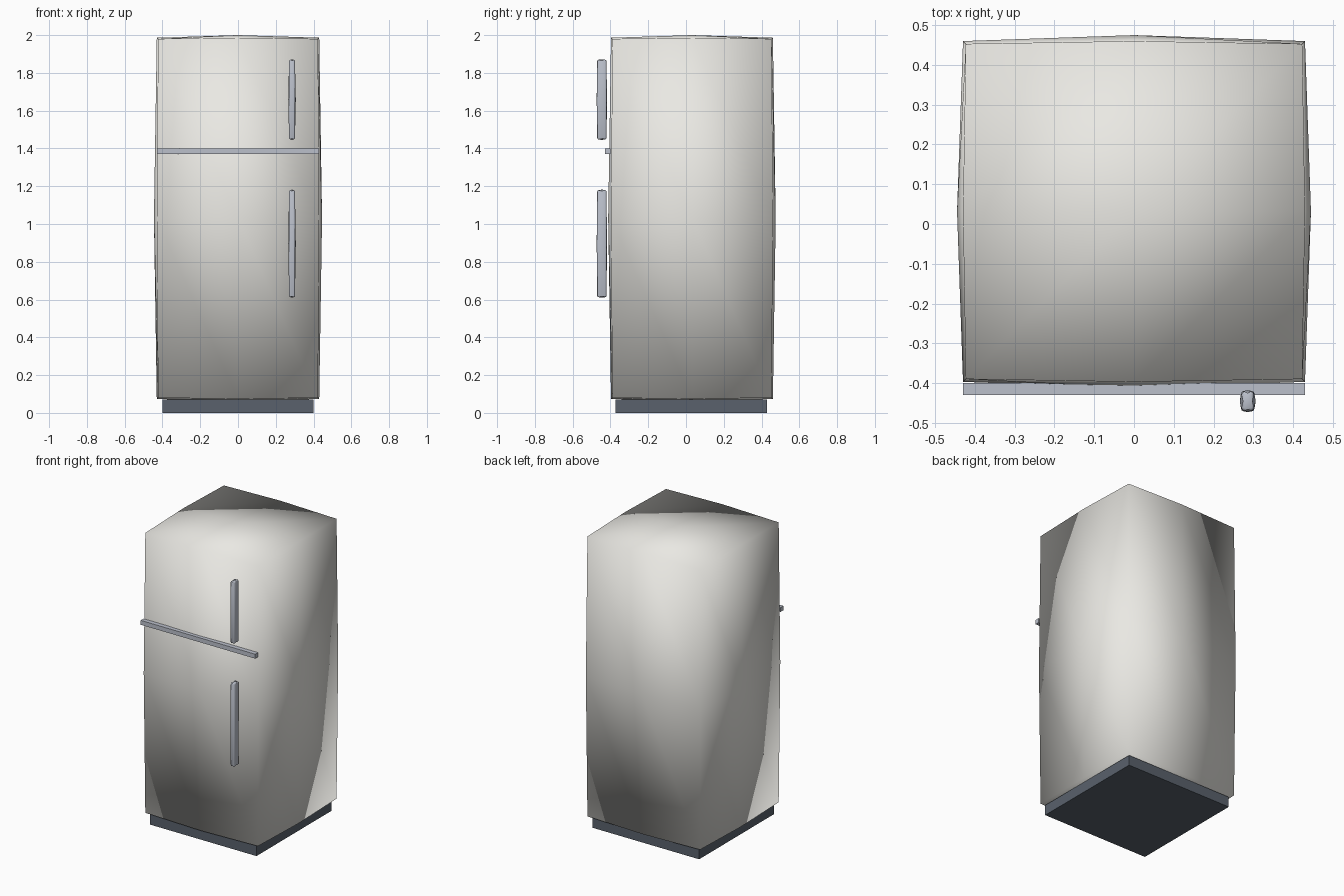
import bpy, bmesh

if "Cube" in bpy.data.objects:
    bpy.data.objects.remove(bpy.data.objects["Cube"])


def material(name, rgb):
    m = bpy.data.materials.new(name)
    m.diffuse_color = (*rgb, 1)
    m.use_nodes = True
    m.node_tree.nodes["Principled BSDF"].inputs["Base Color"].default_value = m.diffuse_color
    return m


ENAMEL = material("enamel", (0.82, 0.81, 0.77))
METAL = material("metal", (0.50, 0.53, 0.60))
DARK = material("dark_plinth", (0.10, 0.12, 0.15))


def box(name, lo, hi, mat, bulge=None, bevel=0):
    """Box between two corners; bulge = (corner, edge) inset per axis for pillowed faces."""
    bm = bmesh.new()
    bmesh.ops.create_cube(bm, size=2)
    if bulge:
        bmesh.ops.subdivide_edges(bm, edges=bm.edges[:], cuts=1, use_grid_fill=True)
    mid = [(a + b) / 2 for a, b in zip(lo, hi)]
    half = [(b - a) / 2 for a, b in zip(lo, hi)]
    for v in bm.verts:
        s = [round(c) for c in v.co]
        n = sum(abs(c) for c in s)
        inset = {3: bulge[0], 2: bulge[1]}.get(n, (0, 0, 0)) if bulge else (0, 0, 0)
        v.co = [m + c * (h - i) for m, c, h, i in zip(mid, s, half, inset)]
    if bevel:
        sharp = [e for e in bm.edges if e.calc_face_angle(0) > 0.9]
        bmesh.ops.bevel(bm, geom=sharp, offset=bevel, segments=2, profile=0.5, affect='EDGES')
    for f in bm.faces:
        f.smooth = bool(bulge)
    me = bpy.data.meshes.new(name)
    bm.to_mesh(me)
    bm.free()
    me.materials.append(mat)
    ob = bpy.data.objects.new(name, me)
    bpy.context.collection.objects.link(ob)
    return ob


# Pillowed cabinet
box("cabinet", (-0.445, -0.412, 0.06), (0.445, 0.475, 2.0), ENAMEL,
    bulge=((0.022, 0.022, 0.02), (0.015, 0.015, 0.014)))

# Plinth under the cabinet
box("plinth", (-0.40, -0.373, 0), (0.40, 0.43, 0.07), DARK)

# Strip between the freezer and fridge doors
box("door_divider", (-0.43, -0.43, 1.37), (0.43, -0.40, 1.40), METAL)

# Door handles
for name, z0, z1 in (("freezer_handle", 1.445, 1.872), ("fridge_handle", 0.61, 1.182)):
    box(name, (0.266, -0.473, z0), (0.306, -0.418, z1), METAL,
        bulge=((0.005, 0.004, 0.004), (0.003, 0.002, 0.002)), bevel=0.007)
